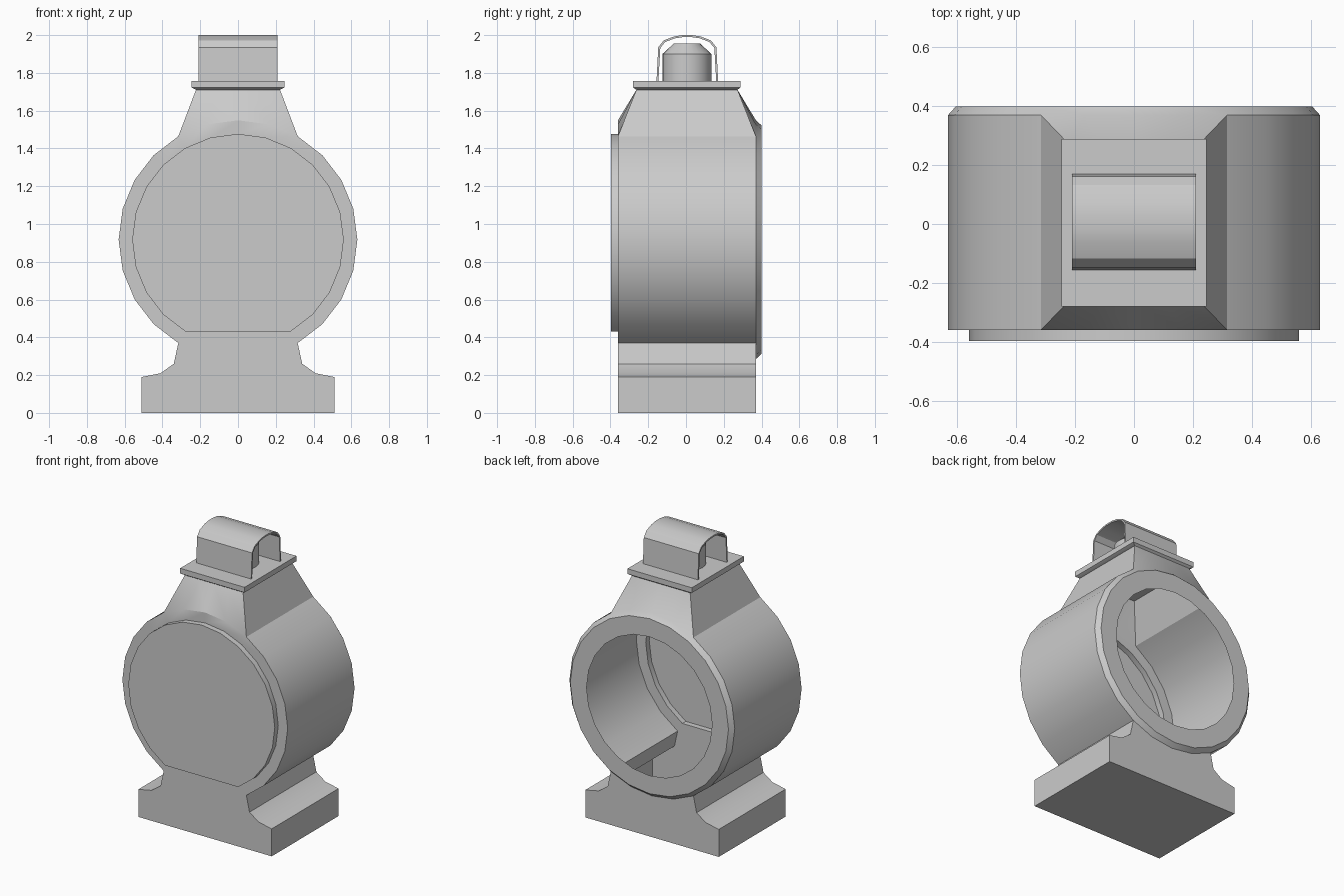
import bpy, bmesh
from math import sin, cos, radians

if "Cube" in bpy.data.objects:
    bpy.data.objects.remove(bpy.data.objects["Cube"])

CZ, YF, YB = 0.917, -0.36, 0.37


def finish(name, bm, recalc=True):
    if recalc:
        bmesh.ops.recalc_face_normals(bm, faces=bm.faces)
    me = bpy.data.meshes.new(name)
    bm.to_mesh(me)
    bm.free()
    ob = bpy.data.objects.new(name, me)
    bpy.context.collection.objects.link(ob)
    bpy.ops.object.select_all(action='DESELECT')
    ob.select_set(True)
    bpy.context.view_layer.objects.active = ob
    bpy.ops.object.shade_smooth_by_angle(angle=radians(28))
    return ob


def bridge(bm, a, b, closed=False):
    n = len(a)
    for i in range(n if closed else n - 1):
        j = (i + 1) % n
        bm.faces.new((a[i], a[j], b[j], b[i]))


def ring(bm, r, y, start=-60, count=24):
    return [bm.verts.new((r * cos(radians(start + 15 * i)), y,
                          CZ + r * sin(radians(start + 15 * i)))) for i in range(count)]


# hollow body: round drum with flared foot and tapered neck
bm = bmesh.new()
foot = [(-0.34, 0.26), (-0.41, 0.21), (-0.51, 0.19), (-0.51, 0)]
foot += [(-x, z) for x, z in reversed(foot)]
front = ring(bm, 0.632, YF, count=21)
back = ring(bm, 0.632, YB)
foot_f = [bm.verts.new((x, YF, z)) for x, z in foot]
foot_b = [bm.verts.new((x, YB, z)) for x, z in foot]

# drum sides and foot sides
bridge(bm, front[:9], back[:9])
bridge(bm, front[12:], back[12:21])
bridge(bm, [front[20]] + foot_f + [front[0]], [back[20]] + foot_b + [back[0]])

# raised front plate with flat lower edge
p0 = ring(bm, 0.56, YF, count=21)
p1 = ring(bm, 0.56, -0.398, count=21)
bridge(bm, front, p0)
bridge(bm, p0, p1, True)
bm.faces.new(p1)
bm.faces.new([p0[0], p0[20], front[20]] + foot_f + [front[0]])

# chamfered rear rim around the open mouth
rim = ring(bm, 0.605, 0.40)
mouth = ring(bm, 0.48, 0.40)
bridge(bm, back, rim, True)
bridge(bm, rim, mouth, True)
bm.faces.new(back[20:] + [back[0]] + foot_b[::-1])

# tapered neck
tf = [bm.verts.new((0.222 - 0.111 * i, -0.262, 1.712)) for i in range(5)]
tb = [bm.verts.new((0.222 - 0.111 * i, 0.272, 1.712)) for i in range(5)]
bridge(bm, front[8:13], tf)
bridge(bm, back[8:13], tb)
for i, k in ((8, 0), (12, 4)):
    bm.faces.new((front[i], back[i], tb[k], tf[k]))
finish("body", bm)

# neck slab with bevelled underside
bm = bmesh.new()
loops = []
for hx, y0, y1, z in ((0.222, -0.262, 0.272, 1.71), (0.246, -0.28, 0.288, 1.722),
                      (0.246, -0.28, 0.288, 1.758)):
    loops.append([bm.verts.new(p) for p in
                  ((-hx, y0, z), (hx, y0, z), (hx, y1, z), (-hx, y1, z))])
bridge(bm, loops[0], loops[1], True)
bridge(bm, loops[1], loops[2], True)
bm.faces.new(loops[0])
bm.faces.new(loops[2])
finish("neck_slab", bm)

# round knob with chamfered top
bm = bmesh.new()
loops = []
for r, z in ((0.13, 1.757), (0.13, 1.90), (0.07, 1.955)):
    loops.append([bm.verts.new((r * cos(radians(15 * i)), 0.005 + r * sin(radians(15 * i)), z))
                  for i in range(24)])
bridge(bm, loops[0], loops[1], True)
bridge(bm, loops[1], loops[2], True)
bm.faces.new(loops[0])
bm.faces.new(loops[2])
finish("knob", bm)

# thin arched strap over the knob
bm = bmesh.new()
outer = [(0.163, 1.757), (0.154, 1.935), (0.125, 1.972), (0.07, 1.993), (0.025, 2.0)]
inner = [(0.153, 1.757), (0.143, 1.932), (0.118, 1.963), (0.066, 1.983), (0.025, 1.989)]


def arch(pts, x):
    full = [(-y, z) for y, z in pts] + pts[::-1]
    return [bm.verts.new((x, y + 0.007, z)) for y, z in full]


o0, o1 = arch(outer, -0.21), arch(outer, 0.21)
i0, i1 = arch(inner, -0.21), arch(inner, 0.21)
for a, b in ((o0, o1), (i0, i1), (o0, i0), (o1, i1)):
    bridge(bm, a, b)
for k in (0, -1):
    bm.faces.new((o0[k], o1[k], i1[k], i0[k]))
finish("arched_strap", bm)
